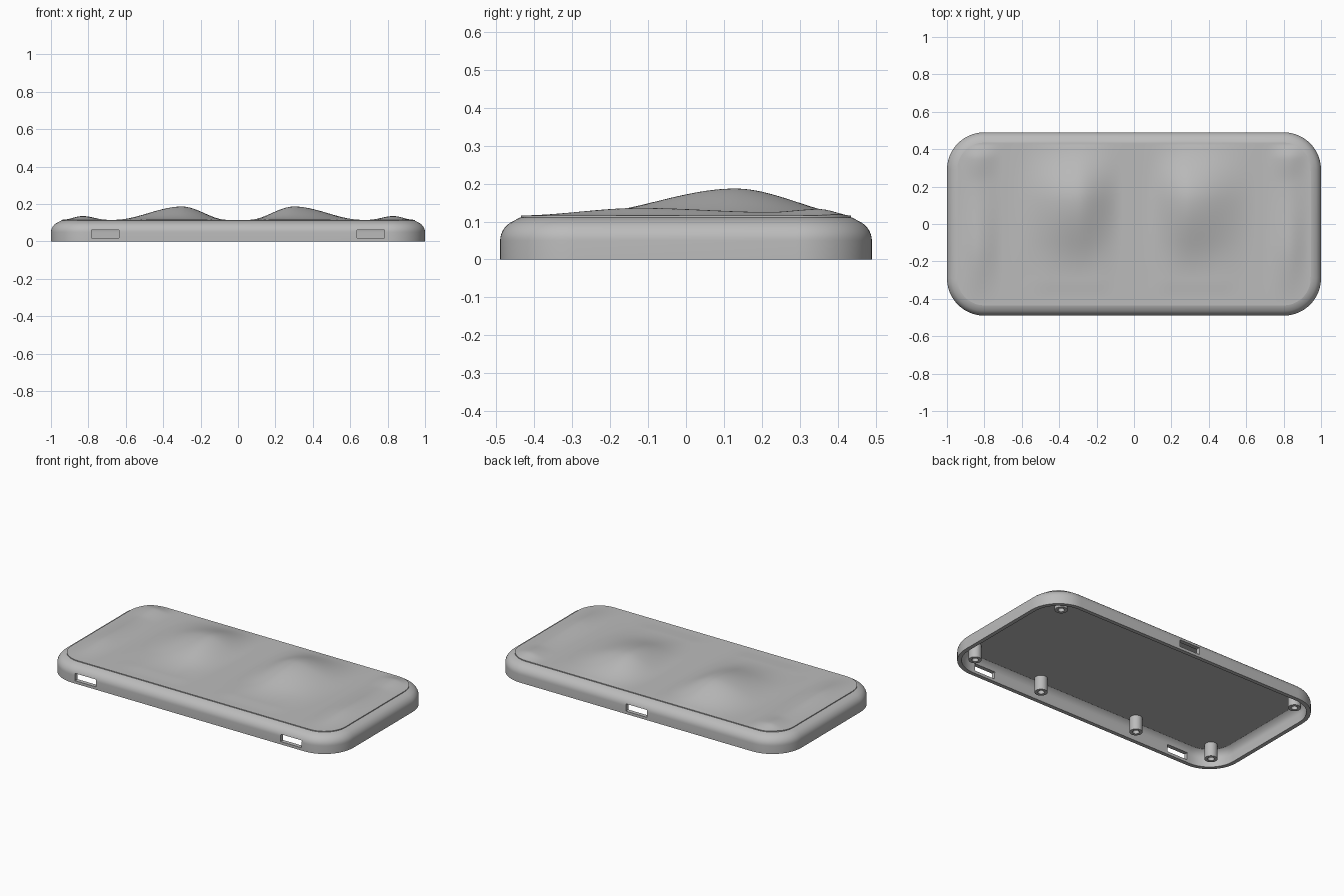
import bpy, bmesh, math
from mathutils import Vector

if "Cube" in bpy.data.objects:
    bpy.data.objects.remove(bpy.data.objects["Cube"], do_unlink=True)

HALF_X, HALF_Y, CORNER = 1.0, 0.49, 0.2

grey = bpy.data.materials.new("plain_grey")
grey.use_nodes = True
grey.diffuse_color = (0.5, 0.5, 0.5, 1)
grey.node_tree.nodes["Principled BSDF"].inputs["Base Color"].default_value = (0.5, 0.5, 0.5, 1)


def finish(name, bm, angle=30):
    bmesh.ops.recalc_face_normals(bm, faces=bm.faces)
    mesh = bpy.data.meshes.new(name)
    bm.to_mesh(mesh)
    bm.free()
    mesh.materials.append(grey)
    obj = bpy.data.objects.new(name, mesh)
    bpy.context.collection.objects.link(obj)
    smooth(obj, angle)
    return obj


def smooth(obj, angle):
    bpy.ops.object.select_all(action="DESELECT")
    obj.select_set(True)
    bpy.context.view_layer.objects.active = obj
    bpy.ops.object.shade_smooth_by_angle(angle=math.radians(angle))


def rounded_outline(inset, steps=14):
    """Rounded rectangle points, inset from the outer edge."""
    r = CORNER - inset
    points = []
    for i, (sx, sy) in enumerate([(1, 1), (-1, 1), (-1, -1), (1, -1)]):
        for k in range(steps + 1):
            a = math.pi / 2 * (i + k / steps)
            points.append((sx * (HALF_X - CORNER) + r * math.cos(a),
                           sy * (HALF_Y - CORNER) + r * math.sin(a)))
    return points


def loft(bm, rings):
    for a, b in zip(rings, rings[1:]):
        n = len(a)
        for i in range(n):
            j = (i + 1) % n
            bm.faces.new((a[i], a[j], b[j], b[i]))


# Hollow case: inner wall, bottom rim and curved outer wall in one profile
def wall(inset, top):
    side = [(inset, 0), (inset, 0.05)]
    for k in range(1, 7):
        a = math.radians(50) * k / 6
        side.append((inset + 0.07 * (1 - math.cos(a)), 0.05 + 0.06 * math.sin(a)))
    return side + [(0.053, top)]


profile = wall(0.025, 0.098)[::-1] + wall(0, 0.111)
bm = bmesh.new()
rings = [[bm.verts.new((x, y, z)) for x, y in rounded_outline(inset)] for inset, z in profile]
loft(bm, rings)
bm.faces.new(rings[0])
bm.faces.new(rings[-1])
case = finish("case_shell", bm)

# Slots through the front and back walls
for x, y in [(-0.71, -HALF_Y), (0.71, -HALF_Y), (0, HALF_Y)]:
    bpy.ops.mesh.primitive_cube_add(size=1, location=(x, y, 0.04))
    cutter = bpy.context.object
    cutter.name = "slot_cutter"
    cutter.scale = (0.145, 0.12, 0.045)
    cutter.hide_render = True
    cut = case.modifiers.new("slot", "BOOLEAN")
    cut.operation = "DIFFERENCE"
    cut.solver = "EXACT"
    cut.object = cutter
    bpy.context.view_layer.objects.active = case
    bpy.ops.object.modifier_apply(modifier=cut.name)
    bpy.data.objects.remove(cutter, do_unlink=True)
smooth(case, 30)


# Sculpted top pad
def ramp(v, knots):
    """Smooth curve through (position, value) knots."""
    if v <= knots[0][0]:
        return knots[0][1]
    for (a, p), (b, q) in zip(knots, knots[1:]):
        if v <= b:
            t = (v - a) / (b - a)
            return p + (q - p) * t * t * (3 - 2 * t)
    return knots[-1][1]


def pad_height(x, y):
    x = abs(x)
    mound = ramp(x, [(0.06, 0), (0.3, 1), (0.66, 0)]) * ramp(y, [(-0.3, 0), (0.13, 1), (0.455, 0)])
    side = ramp(x, [(0.7, 0), (0.83, 1), (0.94, 0)])
    side *= ramp(y, [(-0.44, 0), (-0.12, 1), (0.22, 0.45), (0.35, 0.85), (0.44, 0)])
    lip = ramp(x, [(0.08, 0), (0.2, 1), (0.45, 1), (0.6, 0)]) * ramp(y, [(-0.4, 0), (-0.29, 1), (-0.1, 0)])
    edge = ramp(y, [(-0.44, 0), (-0.4, 1), (0.41, 1), (0.437, 0)])
    return 0.116 + edge * (0.071 * mound + 0.02 * side + 0.004 * lip * (1 - mound))


INSET = 0.055
r = CORNER - INSET
pad_x, pad_y = HALF_X - INSET, HALF_Y - INSET
COLS, ROWS = 140, 80
bm = bmesh.new()
grid = []
for j in range(ROWS + 1):
    y = -pad_y * math.cos(math.pi * j / ROWS)
    over = max(0, abs(y) - (pad_y - r))
    half = pad_x - r + math.sqrt(max(0, r * r - over * over))
    row = []
    for i in range(COLS + 1):
        x = half * (2 * i / COLS - 1)
        row.append(bm.verts.new((x, y, pad_height(x, y))))
    grid.append(row)
for low, high in zip(grid, grid[1:]):
    for i in range(COLS):
        bm.faces.new((low[i], low[i + 1], high[i + 1], high[i]))
border = [e for e in bm.edges if e.is_boundary]
skirt = bmesh.ops.extrude_edge_only(bm, edges=border)["geom"]
for v in skirt:
    if isinstance(v, bmesh.types.BMVert):
        v.co.z = 0.106
finish("top_pad", bm, 40)

# Hollow screw posts under the top
for n, (px, py) in enumerate([(0.86, 0.385), (0.87, -0.36), (0.35, -0.4)]):
    for sign, label in [(1, "left"), (-1, "right")]:
        bm = bmesh.new()
        rings = []
        for radius, z in [(0.037, 0.1), (0.037, 0.008), (0.019, 0.008), (0.019, 0.08)]:
            rings.append([bm.verts.new((sign * px + radius * math.cos(math.tau * k / 24),
                                        py + radius * math.sin(math.tau * k / 24), z))
                          for k in range(24)])
        loft(bm, rings)
        bm.faces.new(rings[0])
        bm.faces.new(rings[-1])
        finish(f"{['back', 'front', 'middle'][n]}_screw_post_{label}", bm)
